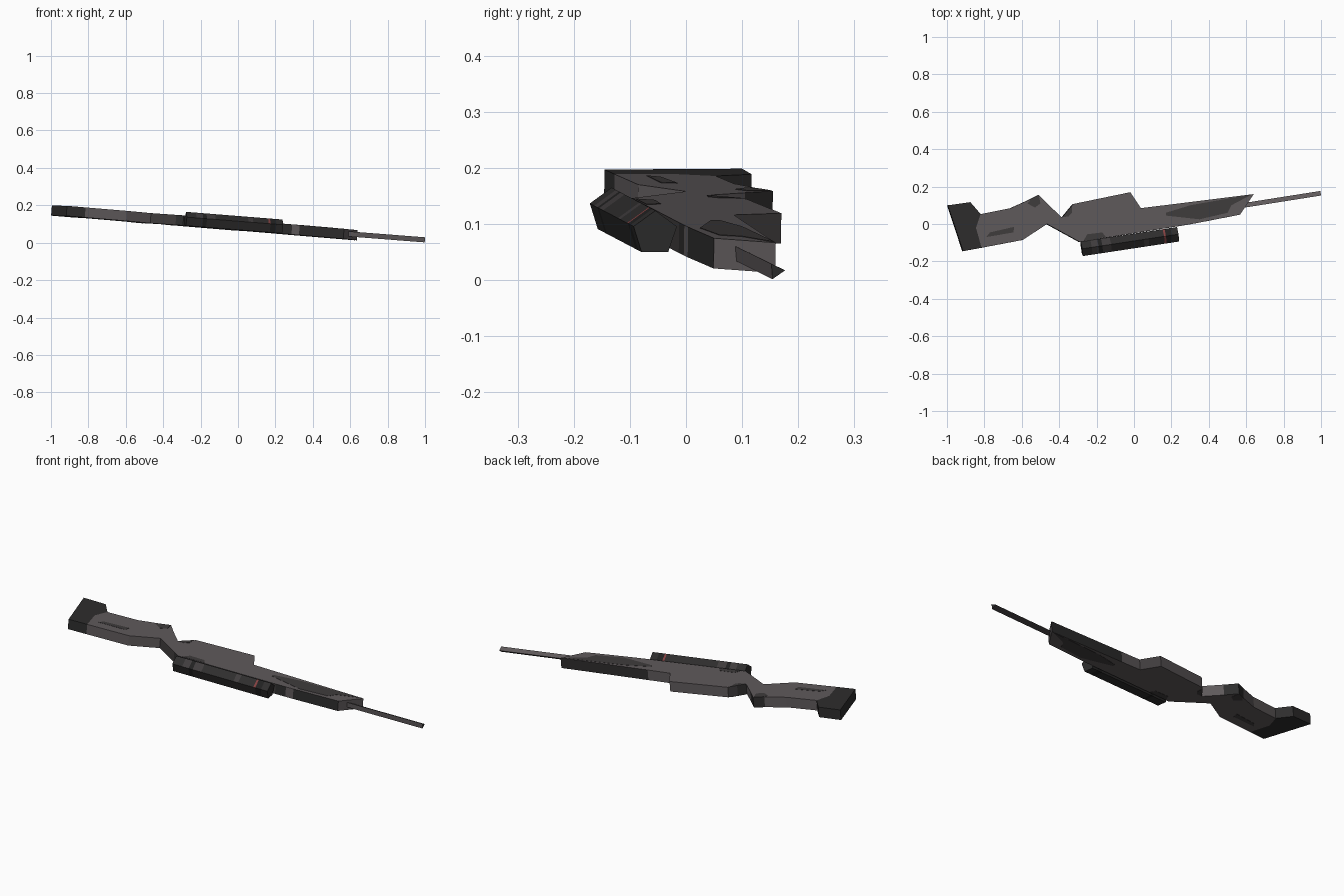
import bpy, bmesh, math
from mathutils import Vector

cube = bpy.data.objects.get("Cube")
if cube:
    bpy.data.objects.remove(cube)


def material(name, r, g, b):
    m = bpy.data.materials.new(name)
    m.use_nodes = True
    m.diffuse_color = (r, g, b, 1)
    m.node_tree.nodes["Principled BSDF"].inputs["Base Color"].default_value = (r, g, b, 1)
    return m


GREY, PATCH, DARK, BLACK, RED = range(5)
MATERIALS = [
    material("warm_grey", .115, .102, .105),
    material("patch_grey", .05, .045, .046),
    material("charcoal", .027, .026, .026),
    material("near_black", .015, .015, .015),
    material("dull_red", .22, .05, .05),
]

# The flat side of the stock lies in a slightly tilted plane
NORMAL = Vector((.08, .02, 1)).normalized()
THICK = .054


def on_plane(x, y, h):
    return Vector((x, y, .121 - .08 * x - .02 * y)) + NORMAL * h


def finish(name, bm):
    bmesh.ops.recalc_face_normals(bm, faces=bm.faces)
    mesh = bpy.data.meshes.new(name)
    bm.to_mesh(mesh)
    bm.free()
    for m in MATERIALS:
        mesh.materials.append(m)
    ob = bpy.data.objects.new(name, mesh)
    bpy.context.collection.objects.link(ob)
    return ob


def slab(name, outline, cap, top=0.0, bottom=-THICK):
    """Prism of an outline; each point carries the colour of the edge after it."""
    bm = bmesh.new()
    upper = [bm.verts.new(on_plane(x, y, top)) for x, y, _ in outline]
    lower = [bm.verts.new(on_plane(x, y, bottom)) for x, y, _ in outline]
    bm.faces.new(upper).material_index = cap
    bm.faces.new(lower[::-1]).material_index = cap
    n = len(outline)
    for i, (_, _, colour) in enumerate(outline):
        j = (i + 1) % n
        bm.faces.new((upper[i], lower[i], lower[j], upper[j])).material_index = colour
    return finish(name, bm)


def tube(name, start, end, radius, sides, angle, stops, colour_rule, cap):
    """Straight prism along an axis, split into bands at the stops."""
    bm = bmesh.new()
    a, b = Vector(start), Vector(end)
    axis = (b - a).normalized()
    side = Vector((0, 0, 1)).cross(axis).normalized()
    up = axis.cross(side)
    rings = []
    for t in stops:
        ring = []
        for k in range(sides):
            w = angle + math.tau * k / sides
            ring.append(bm.verts.new(a.lerp(b, t) + radius * (math.cos(w) * side + math.sin(w) * up)))
        rings.append(ring)
    for band in range(len(rings) - 1):
        r, s = rings[band], rings[band + 1]
        for k in range(sides):
            j = (k + 1) % sides
            bm.faces.new((r[k], r[j], s[j], s[k])).material_index = colour_rule(band, k)
    for ring in (rings[0], rings[-1]):
        bm.faces.new(ring).material_index = cap
    return finish(name, bm)


# Stock and receiver
slab("stock_body", [
    (-.82, .053, GREY), (-.66, .085, GREY), (-.56, .13, DARK), (-.51, .155, DARK),
    (-.46, .105, GREY), (-.385, .035, DARK), (-.355, .07, PATCH), (-.325, .107, GREY),
    (-.02, .17, PATCH), (.037, .085, GREY), (.16, .1, DARK), (.64, .16, GREY),
    (.567, .05, DARK), (.33, .004, GREY), (.29, -.003, DARK), (.235, -.012, PATCH),
    (-.14, -.072, DARK), (-.29, -.096, DARK), (-.33, -.074, PATCH), (-.465, 0, GREY),
    (-.594, -.085, GREY), (-.815, -.127, GREY), (-.845, -.02, GREY)], GREY)

# Butt
slab("butt", [
    (-.995, .1, DARK), (-.875, .117, DARK), (-.82, .053, DARK), (-.845, -.02, DARK),
    (-.815, -.127, DARK), (-.914, -.145, DARK)], DARK)

# Painted patches on both flat sides
PATCHES = {
    "forearm_patch": [(.17, .045), (.17, .06), (.3, .1), (.63, .158), (.52, .1), (.5, .06), (.35, .025)],
    "grip_patch": [(-.57, .11), (-.55, .133), (-.51, .153), (-.5, .11), (-.53, .088)],
    "stock_patch": [(-.79, -.07), (-.77, -.045), (-.64, -.015), (-.645, -.045)],
    "guard_patch": [(-.383, .037), (-.333, .098), (-.332, .06), (-.35, .04)],
    "receiver_patch": [(-.27, -.09), (-.25, -.055), (-.17, -.045), (-.15, -.07)],
}
for name, points in PATCHES.items():
    outline = [(x, y, PATCH) for x, y in points]
    slab(name + "_upper", outline, PATCH, .001, -.001)
    slab(name + "_lower", outline, PATCH, -THICK + .001, -THICK - .001)


# Scope: five-sided tube with painted bands
def scope_colour(band, face):
    if band in (1, 3):
        return PATCH if face in (0, 4) else DARK
    if band == 5:
        return PATCH if face == 0 else DARK
    if band == 7:
        return RED if face in (0, 4) else DARK
    if band in (2, 8):
        return BLACK
    return DARK


tube("scope", (-.28, -.133, .124), (.235, -.055, .083), .041, 5, math.pi / 2,
     [0, .1, .17, .21, .3, .64, .69, .85, .87, .93, 1], scope_colour, DARK)

# Barrel: three-sided rod
tube("barrel", (.56, .092, .05), (.998, .161, .016), .0158, 3, math.radians(125),
     [0, 1], lambda band, face: PATCH if face == 1 else GREY, DARK)
